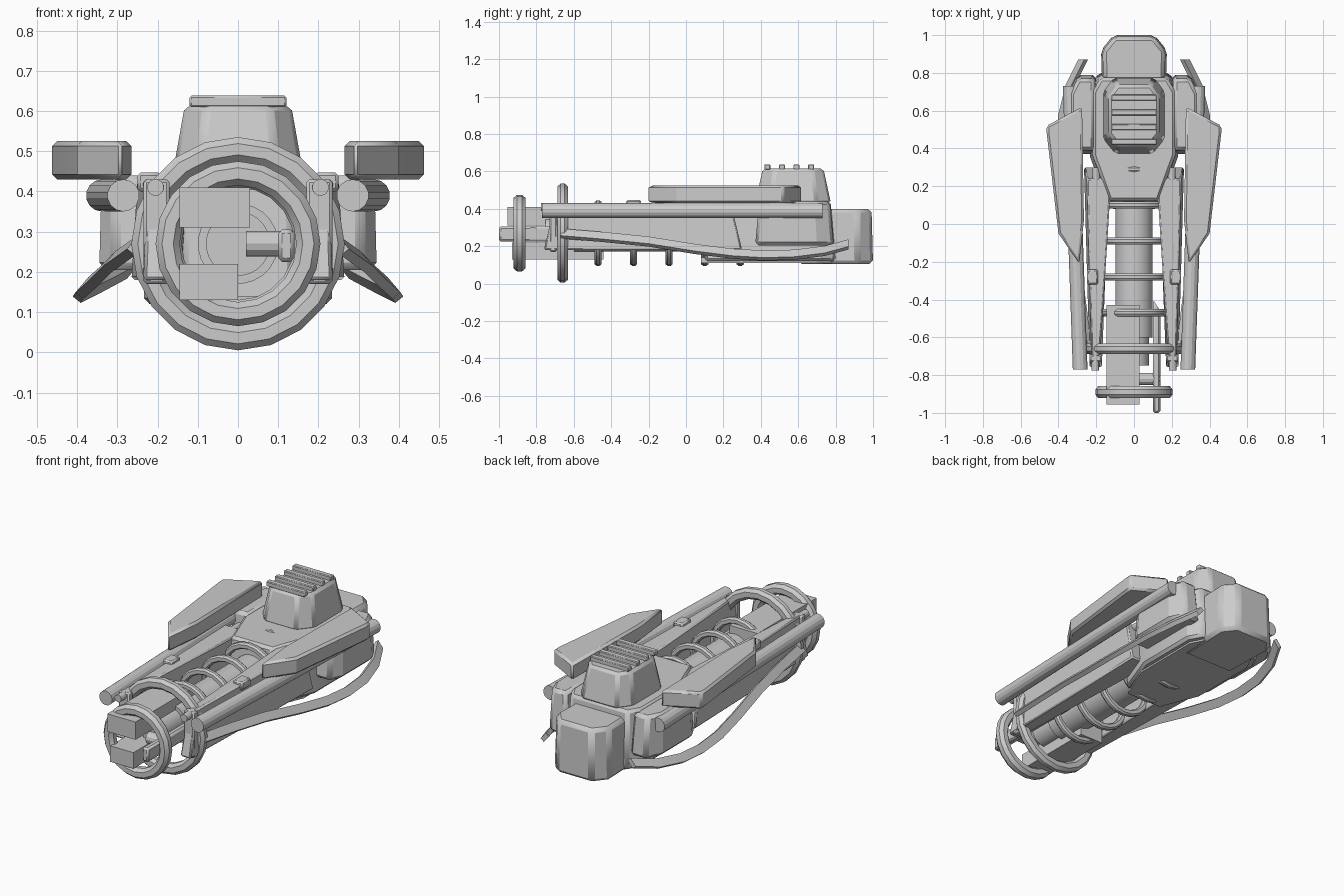
import bpy, bmesh, math
from mathutils import Vector

cube = bpy.data.objects.get("Cube")
if cube:
    bpy.data.objects.remove(cube, do_unlink=True)

GREY = (0.6, 0.6, 0.6, 1)
metal = bpy.data.materials.new("plain_grey")
metal.use_nodes = True
metal.diffuse_color = GREY
metal.node_tree.nodes["Principled BSDF"].inputs["Base Color"].default_value = GREY
AXIS_Z = 0.27   # height of the barrel axis


def loft(name, loops, mirror=False, bevel=0, closed=False):
    """Skin equal-sized point loops; cap the ends unless closed into a ring."""
    bm = bmesh.new()
    rows = [[bm.verts.new(p) for p in loop] for loop in loops]
    n = len(rows[0])
    pairs = list(zip(rows, rows[1:]))
    if closed:
        pairs.append((rows[-1], rows[0]))
    else:
        bm.faces.new(rows[0])
        bm.faces.new(rows[-1])
    for a, b in pairs:
        for i in range(n):
            j = (i + 1) % n
            bm.faces.new((a[i], a[j], b[j], b[i]))
    bmesh.ops.recalc_face_normals(bm, faces=bm.faces)
    mesh = bpy.data.meshes.new(name)
    bm.to_mesh(mesh)
    bm.free()
    mesh.materials.append(metal)
    ob = bpy.data.objects.new(name, mesh)
    bpy.context.collection.objects.link(ob)
    if bevel:
        mod = ob.modifiers.new("edge", "BEVEL")
        mod.width = bevel
        mod.segments = 1
        mod.limit_method = "ANGLE"
    if mirror:
        ob.modifiers.new("mirror", "MIRROR")
    bpy.ops.object.select_all(action="DESELECT")
    bpy.context.view_layer.objects.active = ob
    ob.select_set(True)
    bpy.ops.object.shade_smooth_by_angle(angle=math.radians(25))
    return ob


def slab(name, outline, z0, z1, shrink=1.0, **kw):
    """Extrude an xy outline upwards, scaling the top about its centre."""
    c = sum((Vector(p) for p in outline), Vector((0, 0))) / len(outline)
    top = [c + (Vector(p) - c) * shrink for p in outline]
    return loft(name, [[(*p, z0) for p in outline], [(*p, z1) for p in top]], **kw)


def both(half):
    """Complete a right-hand outline with its reflection."""
    return half + [(-x, y) for x, y in reversed(half)]


def box(name, x0, x1, y0, y1, z0, z1, **kw):
    return slab(name, [(x0, y0), (x1, y0), (x1, y1), (x0, y1)], z0, z1, **kw)


def rod(name, a, b, r, sides=16, **kw):
    """Rod running mostly along y."""
    turn = [2 * math.pi * (i + 0.5) / sides for i in range(sides)]
    loops = [[(p[0] + r * math.cos(t), p[1], p[2] + r * math.sin(t)) for t in turn]
             for p in (a, b)]
    return loft(name, loops, **kw)


def ring(name, y, inner, outer, half, edge, sides=20):
    """Faceted hoop around the barrel axis with chamfered rims."""
    section = [(inner, -half * .4), (inner + edge, -half), (outer - edge, -half),
               (outer, -half * .4), (outer, half * .4), (outer - edge, half),
               (inner + edge, half), (inner, half * .4)]
    loops = []
    for i in range(sides):
        t = 2 * math.pi * i / sides
        loops.append([(r * math.sin(t), y + d, AXIS_Z + r * math.cos(t)) for r, d in section])
    return loft(name, loops, closed=True)


# Barrel and its hoops
rod("barrel_core", (0, -.6, AXIS_Z), (0, .3, AXIS_Z), .1, 24)
rod("inner_barrel", (0, -.75, AXIS_Z), (0, -.5, AXIS_Z), .08, 24)
ring("front_hoop", -.89, .145, .205, .032, .016)
ring("large_hoop", -.66, .205, .265, .028, .016)
for i in range(5):
    ring(f"barrel_hoop_{i + 1}", -.47 + .19 * i, .14, .175, .019, .008)

# Muzzle prongs
box("upper_prong", -.145, .03, -.955, -.43, .31, .41)
slab("lower_prong", [(-.145, -.93), (0, -.93), (0, -.44), (-.145, -.44)], .13, .22)
slab("side_prong", [(.1, -1), (.14, -1), (.14, -.46), (.1, -.4)], .225, .305, bevel=.01)
# Cross pin between the prongs
pin = [(math.cos(i * math.pi / 6) * .032, math.sin(i * math.pi / 6) * .032) for i in range(12)]
loft("cross_pin", [[(x, -.82 + a, AXIS_Z + b) for a, b in pin] for x in (.02, .14)])

# Side walls, sloped at both ends
wall_low = [(.17, -.76), (.235, -.76), (.265, .3), (.13, .3)]
wall_top = [(.18, -.7), (.225, -.7), (.25, .24), (.12, .24)]
loft("side_wall", [[(*p, .18) for p in wall_low], [(*p, .43) for p in wall_top]],
     mirror=True, bevel=.008)
box("front_bracket", .17, .235, -.73, -.69, .17, .43, mirror=True, bevel=.008)

# Rods along the sides
rod("long_rod", (.285, -.77, .39), (.338, .73, .39), .04, 14, mirror=True)
rod("thin_rod", (.205, -.775, .41), (.2, .3, .41), .021, 12, mirror=True)
box("rod_clamp", .19, .25, -.32, -.24, .4, .447, mirror=True, bevel=.008)

# Rear hull
slab("main_hull", both([(.1, .1), (.14, .1), (.235, .36), (.235, .72), (.19, .8)]),
     .12, .44, .93, bevel=.015)
slab("belly_plate", both([(.11, .08), (.2, .3), (.2, .7), (.16, .78)]), .11, .14)
slab("tail_block", both([(.165, .6), (.175, .92), (.11, 1.0)]), .105, .4, .95, bevel=.02)
slab("side_pod", [(.2, .37), (.31, .37), (.345, .44), (.345, .7), (.3, .79), (.2, .79)],
     .205, .44, .9, mirror=True, bevel=.018)

# Raised housing with vent slats
slab("top_housing", both([(.1, .37), (.165, .45), (.165, .7), (.11, .775)]),
     .43, .615, .8, bevel=.014)
for i in range(4):
    y = .435 + .078 * i
    box(f"vent_slat_{i + 1}", -.12, .12, y - .016, y + .016, .61, .638, bevel=.004)

# Wing plates
slab("wing_plate", [(.275, .62), (.462, .52), (.462, .48), (.4, -.05), (.29, -.21), (.265, .02)],
     .43, .525, mirror=True, bevel=.012)

# Bowed rails below the wings
path = [(.25, -.67, .268), (.275, -.45, .25), (.31, -.2, .225), (.35, .05, .185),
        (.378, .25, .16), (.385, .42, .15), (.375, .58, .155), (.335, .74, .175),
        (.27, .87, .21)]
along, across = Vector((.016, 0, -.019)), Vector((.01, 0, .008))
rail = []
for p in path:
    c = Vector(p)
    rail.append([c + along + across, c + along - across, c - along - across, c - along + across])
loft("bowed_rail", rail, mirror=True)
